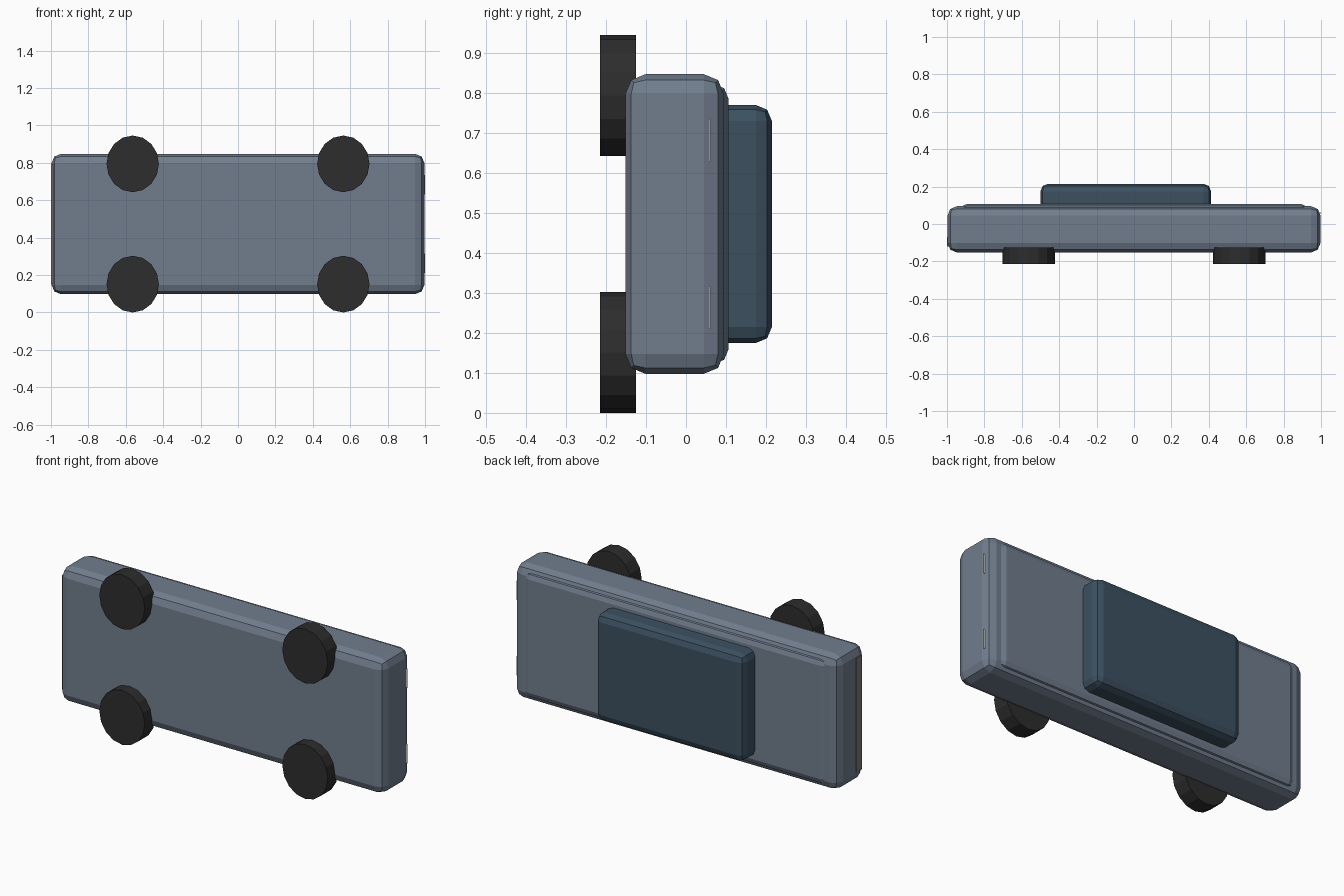
import bpy, math

if "Cube" in bpy.data.objects:
    bpy.data.objects.remove(bpy.data.objects["Cube"])


def material(name, rgb):
    m = bpy.data.materials.new(name)
    m.diffuse_color = (*rgb, 1)
    m.use_nodes = True
    m.node_tree.nodes["Principled BSDF"].inputs["Base Color"].default_value = m.diffuse_color
    return m


BODY = material("slate_paint", (0.165, 0.208, 0.270))
GLASS = material("dark_teal", (0.045, 0.082, 0.118))
TYRE = material("black_rubber", (0.026, 0.026, 0.026))
BUMPER = material("grey_plastic", (0.20, 0.20, 0.19))
LAMP = material("lamp_white", (0.85, 0.85, 0.80))


def box(name, x, y, z, mat, bevel=0.0):
    """Box from min/max pairs with a two-step rounded edge."""
    bpy.ops.mesh.primitive_cube_add(
        size=1, location=[(a + b) / 2 for a, b in (x, y, z)])
    ob = bpy.context.object
    ob.name = name
    ob.scale = [b - a for a, b in (x, y, z)]
    bpy.ops.object.transform_apply(location=False, rotation=False, scale=True)
    ob.data.materials.append(mat)
    if bevel:
        mod = ob.modifiers.new("rounded_edges", "BEVEL")
        mod.width = bevel
        mod.segments = 2
    return ob


# Main hull, raised deck and cabin, stacked along y
box("lower_body", (-0.997, 0.997), (-0.152, 0.095), (0.098, 0.848), BODY, 0.05)
box("upper_deck", (-0.93, 0.93), (0.03, 0.106), (0.123, 0.823), BODY, 0.035)
box("cabin", (-0.50, 0.412), (0.05, 0.215), (0.175, 0.771), GLASS, 0.04)

# Rear bumper and the thin lamp strips at the opposite end
box("rear_bumper", (-1.0, -0.98), (-0.12, -0.07), (0.155, 0.79), BUMPER)
for i, zc in enumerate((0.263, 0.683)):
    box(f"headlight_{i}", (0.985, 1.0), (0.057, 0.061),
        (zc - 0.053, zc + 0.053), LAMP)

# Four wheels, slightly taller than wide
for i, (x, z) in enumerate((sx * 0.563, zc) for sx in (-1, 1)
                           for zc in (0.1515, 0.7945)):
    bpy.ops.mesh.primitive_cylinder_add(
        vertices=16, radius=1, depth=1, location=(x, -0.17, z),
        rotation=(math.pi / 2, 0, 0))
    wheel = bpy.context.object
    wheel.name = f"wheel_{i}"
    wheel.scale = (0.14, 0.1515, 0.09)
    wheel.data.materials.append(TYRE)
